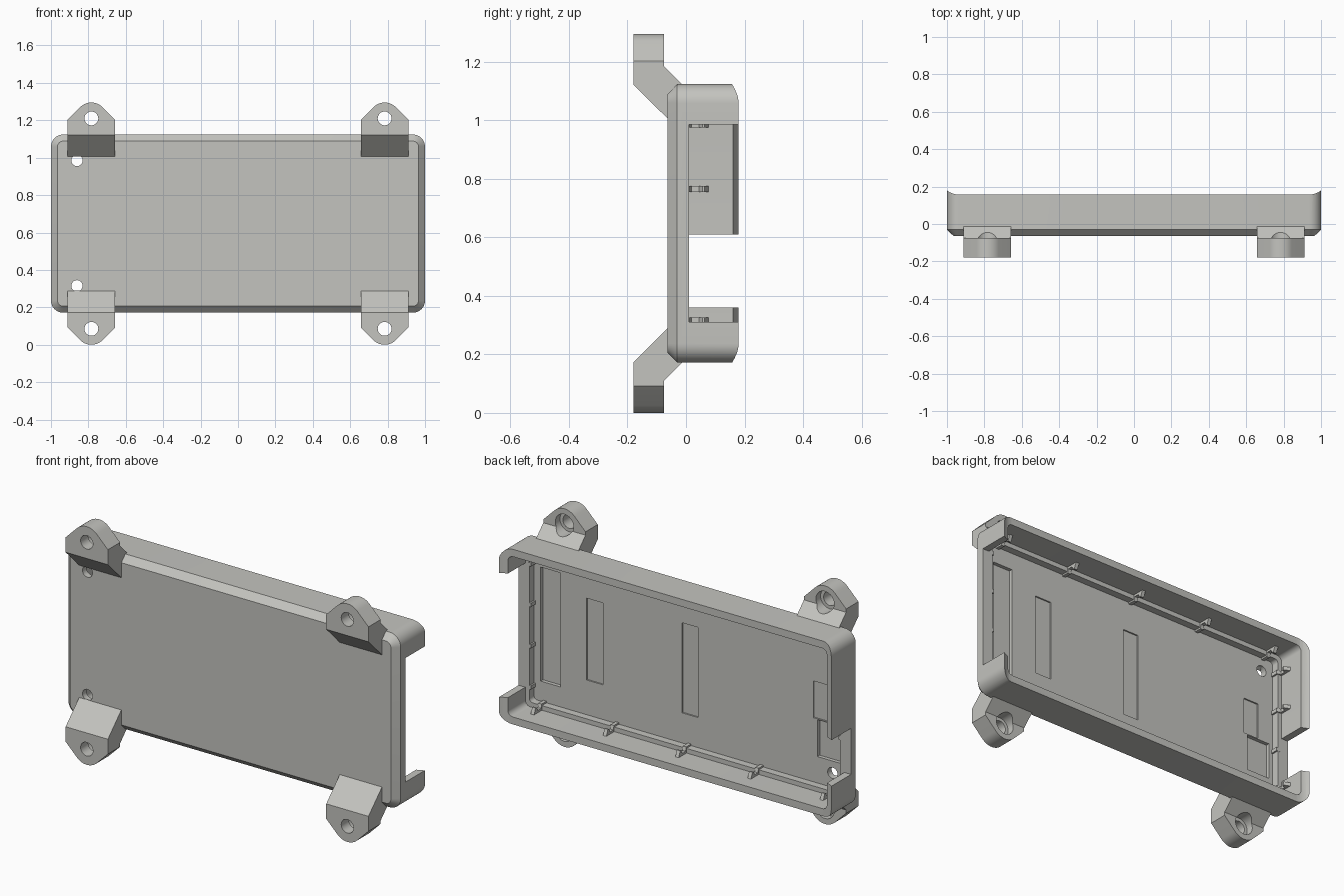
import bpy, bmesh, math

if "Cube" in bpy.data.objects:
    bpy.data.objects.remove(bpy.data.objects["Cube"])

C = 0.6475          # height of the tray centre
HX, HZ = 1.0, 0.476  # tray half sizes

grey = bpy.data.materials.new("light grey plastic")
grey.diffuse_color = (0.55, 0.55, 0.52, 1)
grey.use_nodes = True
grey.node_tree.nodes["Principled BSDF"].inputs["Base Color"].default_value = grey.diffuse_color


def loft(name, loops):
    """Closed solid through loops with equal point counts."""
    bm = bmesh.new()
    rings = [[bm.verts.new(p) for p in loop] for loop in loops]
    n = len(rings[0])
    for a, b in zip(rings, rings[1:]):
        for i in range(n):
            j = (i + 1) % n
            bm.faces.new((a[i], a[j], b[j], b[i]))
    bm.faces.new(rings[0][::-1])
    bm.faces.new(rings[-1])
    bmesh.ops.recalc_face_normals(bm, faces=bm.faces[:])
    me = bpy.data.meshes.new(name)
    bm.to_mesh(me)
    bm.free()
    me.materials.append(grey)
    ob = bpy.data.objects.new(name, me)
    bpy.context.collection.objects.link(ob)
    return ob


def rounded(hx, hz, r, y, seg=10):
    """Rounded rectangle in the xz plane."""
    pts = []
    for k, (sx, sz) in enumerate(((1, 1), (-1, 1), (-1, -1), (1, -1))):
        for i in range(seg + 1):
            a = math.pi / 2 * (k + i / seg)
            pts.append((sx * (hx - r) + r * math.cos(a), y,
                        C + sz * (hz - r) + r * math.sin(a)))
    return pts


def box(name, x0, x1, y0, y1, z0, z1):
    return loft(name, [[(x0, y, z0), (x1, y, z0), (x1, y, z1), (x0, y, z1)]
                       for y in (y0, y1)])


def cyl(name, x, z, r, y0, y1, n=32):
    ring = [(x + r * math.cos(2 * math.pi * i / n), z + r * math.sin(2 * math.pi * i / n))
            for i in range(n)]
    return loft(name, [[(p, y, q) for p, q in ring] for y in (y0, y1)])


def boolean(ob, tool, op='DIFFERENCE', keep=False):
    m = ob.modifiers.new("cut", 'BOOLEAN')
    m.operation, m.solver, m.object = op, 'EXACT', tool
    bpy.context.view_layer.objects.active = ob
    bpy.ops.object.modifier_apply(modifier=m.name)
    if not keep:
        bpy.data.objects.remove(tool)


def smooth(ob):
    bpy.ops.object.select_all(action='DESELECT')
    ob.select_set(True)
    bpy.context.view_layer.objects.active = ob
    bpy.ops.object.shade_smooth_by_angle(angle=math.radians(25))


# Tray shell with a chamfered front edge
tray = loft("tray", [rounded(HX - .035, HZ - .035, .03, -.064),
                     rounded(HX, HZ, .065, -.03),
                     rounded(HX, HZ, .065, .18)])

# Hollow: upper cavity, and a narrower one below a small ledge
boolean(tray, loft("upper_cavity", [rounded(.96, HZ - .04, .03, .01),
                                    rounded(.96, HZ - .04, .03, .3)]))
boolean(tray, loft("lower_cavity", [rounded(.935, HZ - .065, .02, -.03),
                                    rounded(.935, HZ - .065, .02, .05)]))

# Back rim sweeps up towards both ends
half = [(.935, .157), (.955, .159), (.97, .163), (.985, .1695), (1.0, .1795), (1.05, .22)]
rim = [(-x, y) for x, y in reversed(half)] + half + [(1.05, .4), (-1.05, .4)]
boolean(tray, loft("rim_cut", [[(x, y, z) for x, y in rim] for z in (-.1, 1.4)]))

# Shallow pockets in the floor: x0, x1, z0, z1, floor y
for x0, x1, z0, z1, y in ((.775, .895, .345, .965, -.05),
                          (.52, .62, .425, .87, -.038),
                          (-.05, .045, .40, .89, -.038),
                          (-.84, -.745, .585, .785, -.038),
                          (-.91, -.77, .38, .58, -.05)):
    boolean(tray, box("pocket", x0, x1, y, -.01, z0, z1))

# Round holes through the floor
for z in (.315, .985):
    boolean(tray, cyl("floor_hole", -.861, z, .03, -.1, 0))

# Openings in the end walls
boolean(tray, box("right_opening", .93, 1.1, .0101, .4, .31, .985))
boolean(tray, box("left_opening", -1.1, -.93, .0101, .4, .36, .61))
smooth(tray)

# Snap nubs along the inner walls: (inward, y) profile
NUB = [(-.01, -.03), (.034, -.03), (.034, .012), (.012, .018), (.012, .045),
       (.032, .056), (.032, .064), (-.01, .082)]


def nub(name, x, z, dx, dz, w=.01):
    loops = []
    for s in (-w, w):
        loops.append([(x + dx * d + abs(dz) * s, y, z + dz * d + abs(dx) * s) for d, y in NUB])
    return loft(name, loops)


for s in (1, -1):
    for x in (-.87, -.435, 0, .435, .87):
        nub("long_wall_nub", x, C + s * (HZ - .04), 0, -s)
    for z in (.316, .54, .765, .985):
        n = nub("end_wall_nub", s * .96, z, -s, 0)
        lo, hi = (.31, .985) if s > 0 else (.36, .61)
        if lo - .01 < z < hi + .01:   # trimmed where the wall is open
            boolean(n, box("trim", min(s * .85, s * 1.1), max(s * .85, s * 1.1),
                           .0101, .4, lo - .02, hi + .03))

# Mounting tabs: (y, z) side profile, trimmed to a rounded front outline
SIDE = [(-.18, 1.31), (-.18, 1.122), (-.063, 1.006), (-.045, 1.015), (-.045, 1.09),
        (-.02, 1.10), (-.003, 1.113), (-.075, 1.185), (-.075, 1.31)]
HOLE_Z, R = 1.21, .085
FRONT = [(.127, .98), (.127, HOLE_Z + R * math.sqrt(2) - .127)]
FRONT += [(R * math.cos(math.radians(a)), HOLE_Z + R * math.sin(math.radians(a)))
          for a in range(45, 136, 6)]
FRONT += [(-.127, HOLE_Z + R * math.sqrt(2) - .127), (-.127, .98)]

for sx in (-1, 1):
    for top in (True, False):
        flip = (lambda z: z) if top else (lambda z: 2 * C - z)
        cx = sx * .784
        tab = loft(("upper" if top else "lower") + "_mounting_tab",
                   [[(x, y, flip(z)) for y, z in SIDE] for x in (cx - .15, cx + .15)])
        boolean(tab, loft("outline", [[(cx + x, y, flip(z)) for x, z in FRONT]
                                      for y in (-.3, .1)]), 'INTERSECT')
        boolean(tab, cyl("screw_hole", cx, flip(HOLE_Z), .037, -.3, .1))
        boolean(tab, cyl("counterbore", cx, flip(HOLE_Z), .055, -.115, .1))
        smooth(tab)
